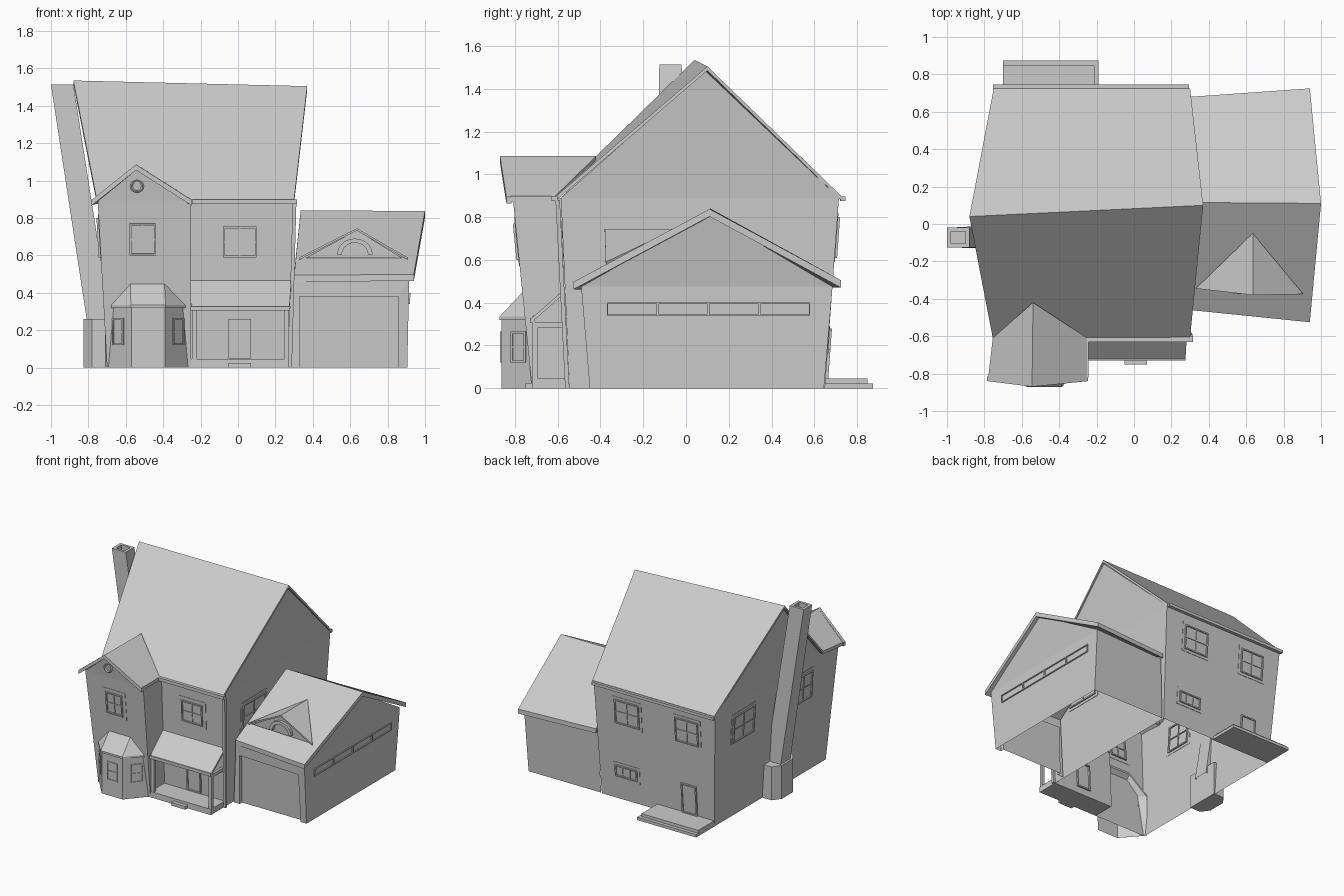
import bpy, bmesh, math
from mathutils import Vector as V

if "Cube" in bpy.data.objects:
    bpy.data.objects.remove(bpy.data.objects["Cube"])


def mesh(name, polys, drop=0.0, fix=True):
    """Faces given as point loops, welded; drop thickens the sheet downwards."""
    bm = bmesh.new()
    for p in polys:
        bm.faces.new([bm.verts.new(c) for c in p])
    bmesh.ops.remove_doubles(bm, verts=bm.verts, dist=1e-4)
    if drop:
        r = bmesh.ops.extrude_face_region(bm, geom=bm.faces[:], use_keep_orig=True)
        vs = [g for g in r['geom'] if isinstance(g, bmesh.types.BMVert)]
        bmesh.ops.translate(bm, verts=vs, vec=(0, 0, -drop))
    if fix:
        bmesh.ops.recalc_face_normals(bm, faces=bm.faces[:])
    me = bpy.data.meshes.new(name)
    bm.to_mesh(me)
    bm.free()
    ob = bpy.data.objects.new(name, me)
    bpy.context.collection.objects.link(ob)
    return ob


def hexa(a, b):
    """Side and end faces between two matching loops."""
    n = len(a)
    return [[a[i], a[(i + 1) % n], b[(i + 1) % n], b[i]] for i in range(n)] + [a[::-1], b]


def at(pts, z):
    return [(x, y, z) for x, y in pts]


def box(name, x0, x1, y0, y1, z0, z1):
    r = [(x0, y0), (x1, y0), (x1, y1), (x0, y1)]
    return mesh(name, hexa(at(r, z0), at(r, z1)))


def beam(name, a, b, w=0.012):
    r = [(-w, -w), (w, -w), (w, w), (-w, w)]
    return mesh(name, hexa([V(a) + V((x, y, 0)) for x, y in r],
                           [V(b) + V((x, y, 0)) for x, y in r]))


class Wall:
    """A leaning wall plane: u runs along it, z is height, d is outward."""
    def __init__(self, o, u, lean):
        self.o, self.u, self.v = V(o), V(u).normalized(), V(lean)
        self.n = self.u.cross(self.v).normalized()

    def bars(self, name, bars):
        polys = []
        for u0, u1, z0, z1, d0, d1 in bars:
            q = [(u0, z0), (u1, z0), (u1, z1), (u0, z1)]
            loops = [[self.o + self.u * u + self.v * z + self.n * d for u, z in q] for d in (d0, d1)]
            polys += hexa(*loops)
        for i, p in enumerate(polys):
            polys[i] = [tuple(c) for c in p]
        return mesh(name, polys)

    def frame(self, u0, u1, z0, z1, cols=2, rows=2, t=0.01, d=0.012):
        b = [(u0, u0 + t, z0, z1, -d, d), (u1 - t, u1, z0, z1, -d, d),
             (u0 + t, u1 - t, z0, z0 + t, -d, d), (u0 + t, u1 - t, z1 - t, z1, -d, d)]
        for i in range(1, cols):
            c = u0 + (u1 - u0) * i / cols
            b.append((c - t / 3, c + t / 3, z0 + t, z1 - t, -d * .7, d * .7))
        for i in range(1, rows):
            c = z0 + (z1 - z0) * i / rows
            b.append((u0 + t, u1 - t, c - t / 3, c + t / 3, -d * .69, d * .69))
        return b

    def window(self, name, u0, u1, z0, z1, trim=0.02, **k):
        g = [(u0 - trim, u1 + trim, z0 - trim, z1 + trim, -.002, .003)] if trim else []
        return self.bars(name, g + self.frame(u0, u1, z0, z1, **k))


# Main house walls: flared L-shaped shell, open below, with three gables
lo = at([(-.70, -.72), (-.25, -.72), (-.25, -.545), (.27, -.545), (.27, .65), (-.70, .65)], 0)
hi = at([(-.75, -.81), (-.25, -.81), (-.25, -.585), (.295, -.585), (.295, .715), (-.75, .715)], .89)
polys = hexa(lo, hi)[:6]
polys += [[hi[0], hi[1], (-.54, -.835, 1.06)],
          [hi[3], hi[4], (.36, .09, 1.485)],
          [hi[5], (-.75, -.585, .89), (-.86, .04, 1.51)]]
mesh("house_walls", polys)

# Main roof with its crooked ridge
rl, rr = (-.88, .04, 1.535), (.37, .10, 1.505)
mesh("main_roof", [[(-.755, -.61, .9), (.30, -.605, .9), rr, rl],
                   [rl, rr, (.30, .725, .9), (-.75, .725, .9)]], drop=.02)
box("front_gutter", -.25, .315, -.63, -.60, .875, .9)
box("back_gutter", -.755, .295, .72, .745, .875, .897)
box("wing_gutter", -.27, -.243, -.82, -.60, .875, .9)

# Front wing roof and rake boards
pf, pb = (-.545, -.86, 1.085), (-.54, -.42, 1.085)
mesh("wing_roof", [[(-.78, -.825, .895), pf, pb, (-.755, -.61, .9)],
                   [pf, (-.245, -.82, .895), (-.25, -.61, .9), pb]], drop=.025)
for e, n in ((-.785, "left"), (-.245, "right")):
    mesh("rake_board_" + n, [[(e, -.84, .895), (-.545, -.87, 1.086), (-.545, -.85, 1.086), (e, -.815, .895)]],
         drop=.03)

# Round vent in the wing gable
bpy.ops.mesh.primitive_torus_add(major_segments=16, minor_segments=4, major_radius=.03, minor_radius=.007,
                                 location=(-.54, -.826, .97), rotation=(math.radians(84), 0, 0))
bpy.context.object.name = "gable_vent"

# Wall planes
front = Wall((0, -.545, 0), (1, 0, 0), (0, -.045, 1))
wing = Wall((0, -.72, 0), (1, 0, 0), (0, -.101, 1))
back = Wall((0, .65, 0), (-1, 0, 0), (0, .073, 1))
left = Wall((-.70, 0, 0), (0, -1, 0), (-.056, 0, 1))
right = Wall((.27, 0, 0), (0, 1, 0), (.028, 0, 1))

# Windows and doors of the main house
wing.window("wing_window", -.58, -.44, .60, .77, trim=.028)
front.window("front_window", -.08, .10, .59, .755, trim=.028)
back.window("back_window_a", -.12, .09, .61, .80)
back.window("back_window_b", .40, .60, .61, .80)
back.window("kitchen_window", -.14, .05, .18, .27, cols=3, rows=1)
left.window("left_window_back", -.48, -.22, .59, .80)
left.window("left_window_front", .28, .49, .59, .80)
right.window("right_window", -.36, -.08, .52, .725)
front.bars("front_door", front.frame(-.05, .07, .05, .26, 1, 1) + [(-.04, .06, .05, .25, 0, .004)])
back.bars("back_door", back.frame(.43, .56, .045, .28, 1, 1) + [(.44, .55, .05, .27, 0, .004)])
beam("downspout", (.278, -.555, 0), (.302, -.60, .88), .010)

# Bay window on the wing
bay = [(-.71, -.70), (-.57, -.863), (-.39, -.863), (-.25, -.70)]
b0, b1 = at(bay, 0), at(bay, .325)
mesh("bay_walls", hexa(b0, b1)[:3])
eave = at([(-.715, -.71), (-.573, -.872), (-.387, -.872), (-.243, -.71)], .335)
tl, tr = (-.575, -.735, .48), (-.395, -.735, .48)
bl, br = (-.715, -.71, .335), (-.243, -.71, .335)
mesh("bay_roof", [[eave[0], eave[1], tl], [eave[1], eave[2], tr, tl], [eave[2], eave[3], tr]], drop=.015)
for i, n in enumerate(("left", "front", "right")):
    a, b = V(b0[i]), V(b0[i + 1])
    w = Wall((a + b) / 2, b - a, (0, 0, 1))
    w.window("bay_window_" + n, -.045, .045, .12, .265, trim=0, cols=1, d=.006)

# Porch
box("porch_floor", -.25, .27, -.72, -.55, 0, .045)
box("porch_step", -.05, .07, -.75, -.72, 0, .025)
mesh("porch_roof", [[(-.25, -.725, .325), (.275, -.725, .325), (.285, -.56, .47), (-.25, -.56, .47)]], drop=.02)
box("porch_gutter", -.25, .275, -.73, -.705, .305, .328)
for x in (-.235, .26):
    beam("porch_post", (x, -.705, .04), (x, -.705, .31))
    box("porch_side_beam", x - .01, x + .01, -.70, -.56, .285, .31)

# Garage walls with a door opening
g0 = at([(.28, -.45), (.905, -.45), (.905, .645), (.28, .645)], 0)
g1 = at([(.30, -.455), (.915, -.49), (.915, .685), (.30, .655)], .475)


def gfront(x, z):
    return (x, -.45 - z / .475 * (.005 + .035 * (x - .29) / .62), z)


d = [gfront(.33, 0), gfront(.855, 0), gfront(.855, .38), gfront(.33, .38)]
inner = [(p[0], p[1] + .03, p[2]) for p in d]
mesh("garage_walls", [[g0[0], d[0], d[3], g1[0]], [d[1], g0[1], g1[1], d[2]], [d[3], d[2], g1[1], g1[0]],
                      [g0[1], g0[2], g1[2], (.975, .11, .815), g1[1]][:3] + [g1[1]],
                      [g1[1], g1[2], (.975, .11, .815)],
                      [g0[2], g0[3], g1[3], g1[2]]])
mesh("garage_door", [inner, [d[0], d[3], inner[3], inner[0]], [d[3], d[2], inner[2], inner[3]],
                     [d[2], d[1], inner[1], inner[2]]])
gl, gr = (.335, .115, .84), (1.0, .11, .838)
mesh("garage_roof", [[(.30, -.46, .495), (.94, -.525, .498), gr, gl],
                     [gl, gr, (.94, .725, .505), (.30, .68, .505)]], drop=.035)
gside = Wall((.905, 0, 0), (0, 1, 0), (.021, 0, 1))
for i in range(4):
    u = -.37 + .2375 * i
    gside.bars("garage_side_window", gside.frame(u, u + .2375, .34, .40, 1, 1, t=.006, d=.008))

# Garage dormer with a half-round vent
a, b, p, q = (.33, -.345, .59), (.905, -.375, .59), (.635, -.38, .745), (.635, -.05, .745)
mesh("dormer_roof", [[a, p, q], [p, b, q]], drop=.012)
mesh("dormer_front", [[(.36, -.335, .585), (.88, -.36, .585), (.635, -.355, .735)]])
arc = [(math.cos(math.pi * i / 10), math.sin(math.pi * i / 10)) for i in range(11)]
rings = [[(.625 + c * r, y, .605 + s * r * .9) for c, s in arc]
         for r, y in ((.095, -.34), (.095, -.375), (.07, -.375), (.07, -.34))]
mesh("dormer_vent", [[A[i], A[i + 1], B[i + 1], B[i]]
                     for A, B in zip(rings, rings[1:]) for i in range(10)])

# Leaning chimney with a hollow top and a broad base
def sq(x0, x1, y0, y1, z):
    return [(x0, y0, z), (x1, y0, z), (x1, y1, z), (x0, y1, z)]


c = [sq(-.80, -.675, -.13, -.01, .2), sq(-1.0, -.88, -.125, -.02, 1.513),
     sq(-.978, -.902, -.105, -.04, 1.513), sq(-.978, -.902, -.105, -.04, 1.46)]
mesh("chimney", sum([hexa(m, n)[:4] for m, n in zip(c, c[1:])], []) + [c[3]])
base = [(-.69, -.20), (-.78, -.20), (-.825, -.14), (-.825, .0), (-.78, .06), (-.69, .06)]
mesh("chimney_base", hexa(at(base, 0), at(base, .26)))

# Back patio in two levels
box("patio_lower", -.70, -.19, .64, .875, 0, .022)
box("patio_upper", -.70, -.21, .64, .848, .022, .045)
